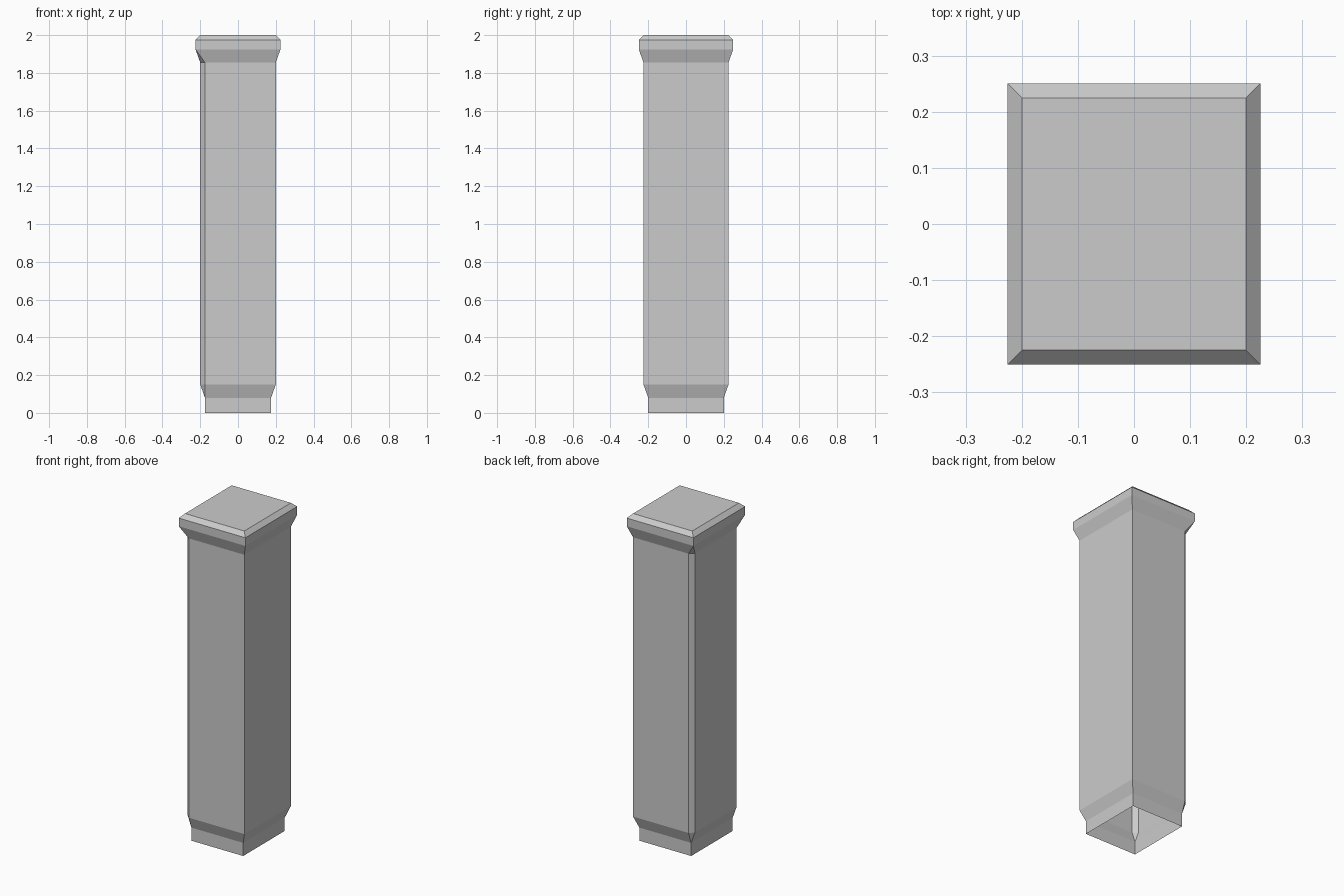
import bpy
import bmesh

cube = bpy.data.objects.get("Cube")
if cube:
    bpy.data.objects.remove(cube, do_unlink=True)

# Plain grey stone
stone = bpy.data.materials.new("grey stone")
stone.use_nodes = True
colour = (0.6, 0.6, 0.6, 1.0)
stone.diffuse_color = colour
stone.node_tree.nodes["Principled BSDF"].inputs["Base Color"].default_value = colour

# Profile up the pillar: half width in x, height (half depth is always a bit more)
EXTRA_DEPTH = 0.025
CHAMFER = 0.025
base_rings = [(0.175, 0.0), (0.175, 0.08)]
shaft_rings = [(0.2, 0.15), (0.2, 1.855)]
cap_rings = [(0.225, 1.925), (0.225, 1.975), (0.2, 2.0)]

bm = bmesh.new()


def ring(half, z, chamfered=False):
    """Corner groups of one section; the two -x corners may be cut in two."""
    depth = half + EXTRA_DEPTH
    corners = []
    for sx, sy in ((-1, -1), (1, -1), (1, 1), (-1, 1)):
        points = [(sx * half, sy * depth)]
        if chamfered and sx < 0:
            points = [(-half, sy * (depth - CHAMFER)), (-half + CHAMFER, sy * depth)]
            if sy > 0:
                points.reverse()
        corners.append([bm.verts.new((x, y, z)) for x, y in points])
    return corners


def bridge(low, high):
    """Join two sections with side faces and corner faces."""
    for i in range(4):
        j = (i + 1) % 4
        bm.faces.new((low[i][-1], low[j][0], high[j][0], high[i][-1]))
        if len(low[i]) + len(high[i]) > 2:
            bm.faces.new(low[i] + high[i][::-1])


# Hollow shell, open underneath
sections = [ring(*r) for r in base_rings]
sections += [ring(*r, chamfered=True) for r in shaft_rings]
sections += [ring(*r) for r in cap_rings]
for low, high in zip(sections, sections[1:]):
    bridge(low, high)

# Flat top of the cap
bm.faces.new([corner[0] for corner in sections[-1]])

mesh = bpy.data.meshes.new("pillar")
bm.to_mesh(mesh)
bm.free()
mesh.materials.append(stone)
pillar = bpy.data.objects.new("pillar", mesh)
bpy.context.collection.objects.link(pillar)
